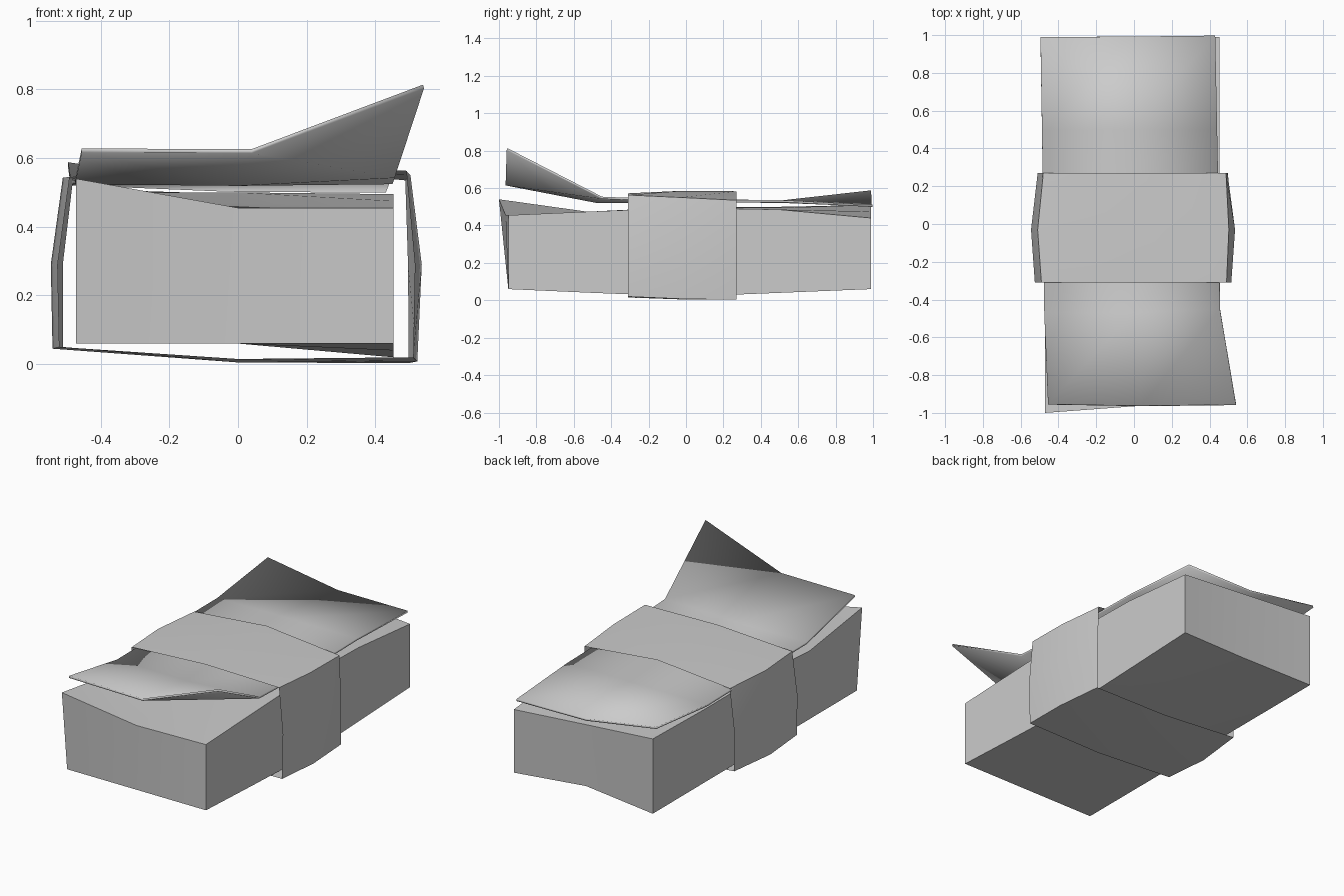
import bpy, bmesh

if "Cube" in bpy.data.objects:
    bpy.data.objects.remove(bpy.data.objects["Cube"])


def loft(name, rows, closed=False, capped=False, thickness=0.0):
    """Skin rows of points; rings can be closed around and capped at the ends."""
    bm = bmesh.new()
    grid = [[bm.verts.new(p) for p in row] for row in rows]
    n = len(grid[0])
    for a, b in zip(grid, grid[1:]):
        for i in range(n if closed else n - 1):
            j = (i + 1) % n
            bm.faces.new((a[i], a[j], b[j], b[i]))
    if capped:
        for r in (grid[0], grid[-1]):
            bm.faces.new((r[0], r[1], r[4], r[5]))
            bm.faces.new((r[1], r[2], r[3], r[4]))
    bmesh.ops.recalc_face_normals(bm, faces=bm.faces)
    mesh = bpy.data.meshes.new(name)
    bm.to_mesh(mesh)
    bm.free()
    obj = bpy.data.objects.new(name, mesh)
    bpy.context.collection.objects.link(obj)
    if thickness:
        mod = obj.modifiers.new("thickness", "SOLIDIFY")
        mod.thickness = thickness
        mod.offset = 0
    bpy.ops.object.select_all(action="DESELECT")
    obj.select_set(True)
    bpy.context.view_layer.objects.active = obj
    bpy.ops.object.shade_smooth_by_angle(angle=0.52)
    return obj


# Paper block: y, bottom heights and top heights from left to right
block = [
    (-0.95, (0.06, 0.06, 0.06), (0.54, 0.455, 0.455)),
    (-0.50, (0.06, 0.06, 0.04), (0.47, 0.47, 0.475)),
    (0.00, (0.06, 0.06, 0.02), (0.50, 0.50, 0.495)),
    (0.50, (0.06, 0.06, 0.04), (0.50, 0.495, 0.485)),
    (0.99, (0.06, 0.085, 0.06), (0.51, 0.475, 0.44)),
]
XS = (-0.472, 0.0, 0.452)
rows = []
for y, low, high in block:
    ring = [[x, y, z] for x, z in zip(XS, low)]
    ring += [[x, y, z] for x, z in zip(XS[::-1], high[::-1])]
    rows.append(ring)
rows[0][5][1] = -1.0     # curled front corner
rows[0][4][1] = -0.965
rows[-1][1][1] = 0.95    # dented back edge
loft("paper_block", rows, closed=True, capped=True)

# Loose top sheet: each row has left, middle and right points
sheet = [
    [(-0.455, -0.955, 0.622), (0.04, -0.963, 0.62), (0.54, -0.957, 0.808)],
    [(-0.475, -0.47, 0.53), (0.0, -0.47, 0.525), (0.455, -0.45, 0.548)],
    [(-0.48, 0.0, 0.53), (0.0, 0.0, 0.535), (0.45, 0.0, 0.53)],
    [(-0.487, 0.5, 0.527), (-0.02, 0.5, 0.53), (0.44, 0.5, 0.53)],
    [(-0.495, 0.99, 0.582), (-0.03, 0.992, 0.508), (0.43, 0.997, 0.505)],
]
loft("top_sheet", sheet, thickness=0.012)

# Paper band: y, left x (low, mid, high), right x, bottom z and top z
band = [
    (-0.31, (-0.52, -0.525, -0.49), (0.51, 0.515, 0.49),
     (0.05, 0.015, 0.02), (0.545, 0.572, 0.563)),
    (-0.03, (-0.54, -0.545, -0.51), (0.522, 0.535, 0.502),
     (0.045, 0.005, 0.008), (0.543, 0.585, 0.55)),
    (0.27, (-0.51, -0.51, -0.48), (0.497, 0.495, 0.487),
     (0.05, 0.008, 0.003), (0.54, 0.583, 0.535)),
]
rings = []
for y, left, right, low, high in band:
    rings.append([
        (left[0], y, low[0]), (0, y, low[1]), (right[0], y, low[2]),
        (right[1], y, 0.29), (right[2], y, high[2]), (0, y, high[1]),
        (left[2], y, high[0]), (left[1], y, 0.29)])
loft("paper_band", rings, closed=True)
